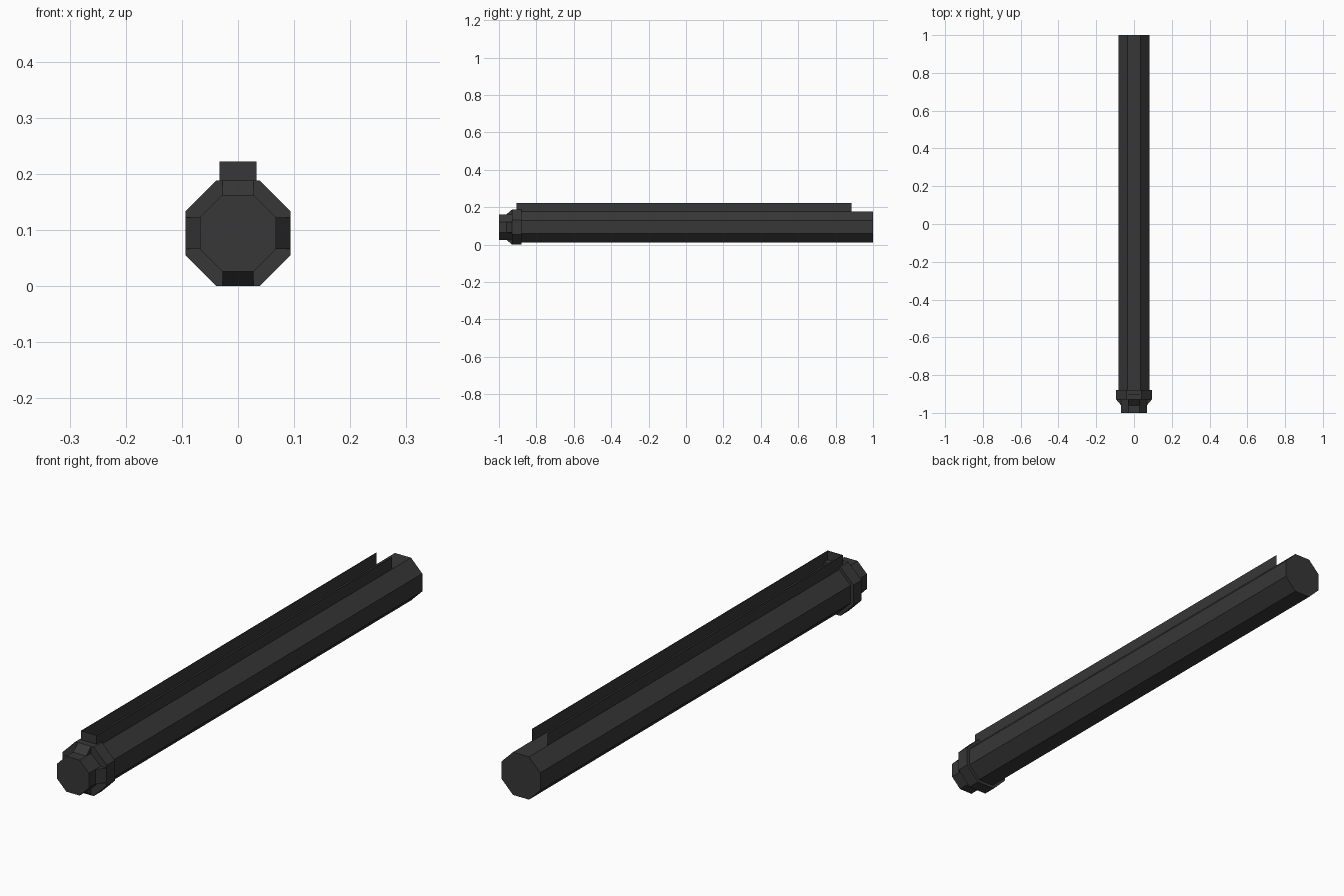
import bpy, bmesh, math
from mathutils import Matrix, Vector

cube = bpy.data.objects.get("Cube")
if cube:
    bpy.data.objects.remove(cube, do_unlink=True)

AXIS_Z = 0.094      # height of the tube's centre line
SIDES = 8

metal = bpy.data.materials.new("dark_grey_metal")
metal.use_nodes = True
colour = (0.038, 0.038, 0.038, 1)
metal.diffuse_color = colour
metal.node_tree.nodes["Principled BSDF"].inputs["Base Color"].default_value = colour


def finish(name, bm):
    bmesh.ops.recalc_face_normals(bm, faces=bm.faces)
    mesh = bpy.data.meshes.new(name)
    bm.to_mesh(mesh)
    bm.free()
    mesh.materials.append(metal)
    obj = bpy.data.objects.new(name, mesh)
    bpy.context.collection.objects.link(obj)
    return obj


def octagon_prism(name, half_width, y0, y1):
    """Octagonal prism along y, flat side up."""
    bm = bmesh.new()
    radius = half_width / math.cos(math.pi / SIDES)
    turn = (Matrix.Translation((0, (y0 + y1) / 2, AXIS_Z))
            @ Matrix.Rotation(math.pi / 2, 4, 'X')
            @ Matrix.Rotation(math.pi / SIDES, 4, 'Z'))
    bmesh.ops.create_cone(bm, cap_ends=True, segments=SIDES, radius1=radius,
                          radius2=radius, depth=y1 - y0, matrix=turn)
    return finish(name, bm)


def box(name, x0, x1, y0, y1, z0, z1):
    bm = bmesh.new()
    place = (Matrix.Translation(((x0 + x1) / 2, (y0 + y1) / 2, (z0 + z1) / 2))
             @ Matrix.Diagonal((x1 - x0, y1 - y0, z1 - z0, 1)))
    bmesh.ops.create_cube(bm, size=1, matrix=place)
    return finish(name, bm)


def ramp(name, angle, half, inner, outer, y0, y1):
    """Wedge rising from the plug to the collar, turned about the tube axis."""
    bm = bmesh.new()
    profile = [(y0, inner), (y1, outer), (y1, inner)]
    face = bm.faces.new([bm.verts.new((-half, y, z)) for y, z in profile])
    out = bmesh.ops.extrude_face_region(bm, geom=[face])
    moved = [v for v in out["geom"] if isinstance(v, bmesh.types.BMVert)]
    bmesh.ops.translate(bm, verts=moved, vec=Vector((2 * half, 0, 0)))
    bm.transform(Matrix.Translation((0, 0, AXIS_Z))
                 @ Matrix.Rotation(angle, 4, 'Y'))
    return finish(name, bm)


# Tube, collar and front plug
octagon_prism("tube", 0.082, -0.90, 1.0)
octagon_prism("collar", 0.094, -0.93, -0.88)
octagon_prism("front_plug", 0.068, -1.0, -0.92)

# Four ramps between plug and collar
for i, side in enumerate(("top", "left", "bottom", "right")):
    ramp(side + "_ramp", i * math.pi / 2, 0.028, 0.068, 0.094, -0.96, -0.93)

# Open channel along the top: two thin walls and a front wall
HALF, THIN, BASE, TOP = 0.033, 0.002, 0.172, 0.222
box("channel_left_wall", HALF - THIN, HALF, -0.905, 0.885, BASE, TOP)
box("channel_right_wall", -HALF, THIN - HALF, -0.905, 0.885, BASE, TOP)
box("channel_front_wall", -HALF, HALF, -0.905, -0.905 + THIN, BASE, TOP)
